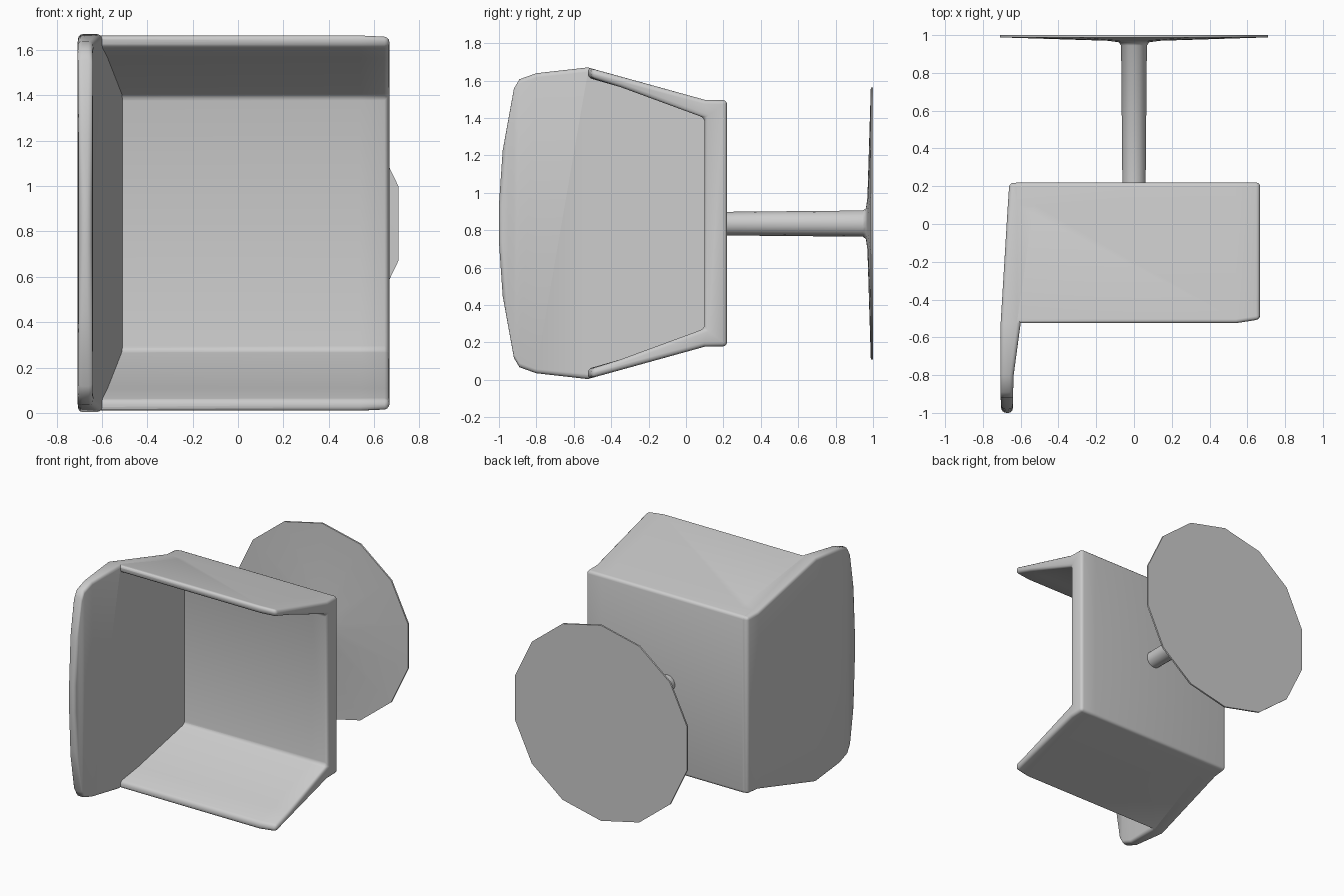
import bpy, bmesh, math
from mathutils import Matrix

if "Cube" in bpy.data.objects:
    bpy.data.objects.remove(bpy.data.objects["Cube"])

MID = 0.837  # height of the symmetry plane


def loft(name, rings):
    """Closed skin through rings of equal point count, capped at both ends."""
    bm = bmesh.new()
    vs = [[bm.verts.new(p) for p in r] for r in rings]
    n = len(vs[0])
    for a, b in zip(vs, vs[1:]):
        for i in range(n):
            j = (i + 1) % n
            bm.faces.new((a[i], a[j], b[j], b[i]))
    bm.faces.new(vs[0][::-1])
    bm.faces.new(vs[-1])
    bmesh.ops.recalc_face_normals(bm, faces=bm.faces)
    me = bpy.data.meshes.new(name)
    bm.to_mesh(me)
    bm.free()
    ob = bpy.data.objects.new(name, me)
    bpy.context.collection.objects.link(ob)
    return ob


def activate(ob):
    bpy.ops.object.select_all(action='DESELECT')
    ob.select_set(True)
    bpy.context.view_layer.objects.active = ob


def bevel(ob, width):
    m = ob.modifiers.new("bevel", 'BEVEL')
    m.width = width
    m.segments = 3
    m.limit_method = 'ANGLE'
    m.angle_limit = math.radians(50)
    activate(ob)
    bpy.ops.object.modifier_apply(modifier=m.name)


def smooth(ob, deg):
    activate(ob)
    bpy.ops.object.shade_smooth_by_angle(angle=math.radians(deg))


# U-shaped shell: half profile (y, height from mid), mirrored, lofted along x
def u_ring(x, tip, drop):
    half = [(0.22, 0.658), (0.10, 0.660), (-0.525 + tip, 0.833 - drop),
            (-0.525 + tip, 0.778), (-0.35, 0.728), (0.10, 0.563)]
    pts = half + [(y, -h) for y, h in reversed(half)]
    return [(x, y, MID + h) for y, h in pts]


shell = loft("shell", [u_ring(-0.64, 0, 0), u_ring(0.54, 0, 0), u_ring(0.668, 0.02, 0.006)])
bevel(shell, 0.022)

# Side panel: rows of y, half height, outer x, inner x
rows = [(-1.0, 0.10, -0.695, -0.645), (-0.98, 0.39, -0.703, -0.642),
        (-0.92, 0.72, -0.706, -0.640), (-0.89, 0.77, -0.707, -0.640),
        (-0.80, 0.802, -0.708, -0.637), (-0.525, 0.833, -0.706, -0.600),
        (0.10, 0.660, -0.668, -0.510), (0.218, 0.656, -0.660, -0.500)]
panel = loft("side_panel", [[(xo, y, MID - h), (xi, y, MID - h), (xi, y, MID + h), (xo, y, MID + h)]
                            for y, h, xo, xi in rows])
bevel(panel, 0.02)

# Fuse the panel into the shell
m = shell.modifiers.new("fuse", 'BOOLEAN')
m.operation = 'UNION'
m.solver = 'EXACT'
m.object = panel
activate(shell)
bpy.ops.object.modifier_apply(modifier=m.name)
bpy.data.objects.remove(panel)
smooth(shell, 40)


# Round parts turned about the y axis
def turned(name, stations, n):
    off = math.pi / n
    return loft(name, [[(r * math.cos(off + 2 * math.pi * i / n), y,
                         MID - 0.002 + r * math.sin(off + 2 * math.pi * i / n)) for i in range(n)]
                       for y, r in stations])


# Stem and shallow cone base disc
base = turned("stem_and_base", [(0.20, 0.063), (0.945, 0.070), (0.962, 0.082),
                                (0.970, 0.14), (0.988, 0.727), (1.0, 0.727)], 14)
smooth(base, 60)
